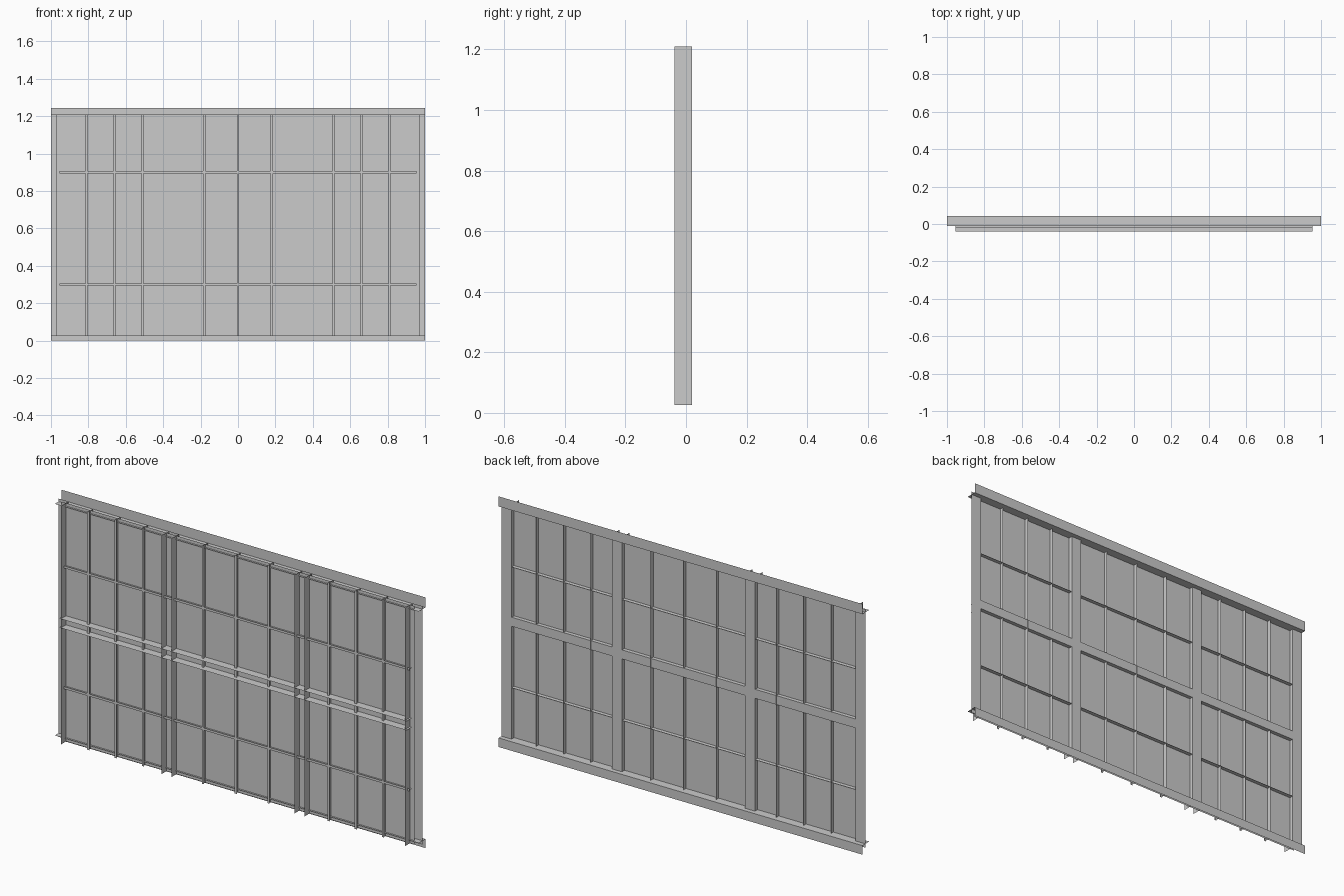
import bpy, bmesh

if "Cube" in bpy.data.objects:
    bpy.data.objects.remove(bpy.data.objects["Cube"])

# Plan: thin sheet-metal window frame, every part is made of flat single-sided sheets
BACK, FRONT = 0.02, -0.038      # flange plane and front edge of the fins
Z0, Z1 = 0.026, 1.21            # vertical bar ends


def sheets(name, rects):
    """Each rect is (x0, x1, y0, y1, z0, z1) with one axis of zero size."""
    bm = bmesh.new()
    for x0, x1, y0, y1, z0, z1 in rects:
        if x0 == x1:
            pts = [(x0, y0, z0), (x0, y1, z0), (x0, y1, z1), (x0, y0, z1)]
        elif y0 == y1:
            pts = [(x0, y0, z0), (x1, y0, z0), (x1, y0, z1), (x0, y0, z1)]
        else:
            pts = [(x0, y0, z0), (x1, y0, z0), (x1, y1, z0), (x0, y1, z0)]
        bm.faces.new([bm.verts.new(p) for p in pts])
    me = bpy.data.meshes.new(name)
    bm.to_mesh(me)
    bm.free()
    ob = bpy.data.objects.new(name, me)
    bpy.context.collection.objects.link(ob)
    return ob


# Glass sheet
sheets("glass_pane", [(-0.97, 0.97, 0, 0, Z0, Z1)])

# Head and sill angles: upright strip at the back plus a ledge going forward
for name, za, zb, ledge in (("head_angle", 1.195, 1.245, 1.195),
                            ("sill_angle", 0.0, 0.045, 0.045)):
    sheets(name, [(-1, 1, 0.043, 0.043, za, zb),
                  (-1, 1, -0.01, 0.043, ledge, ledge)])

# Jamb angles and wide mullion channels, left and right
for side, s in (("left", -1), ("right", 1)):
    sheets(side + "_jamb", [
        (min(s * 0.945, s), max(s * 0.945, s), BACK, BACK, Z0, Z1),
        (s * 0.945, s * 0.945, FRONT, BACK, Z0, Z1)])
    a, b = sorted((s * 0.338, s * 0.393))
    sheets(side + "_mullion", [
        (a, b, BACK, BACK, Z0, Z1),
        (a, a, FRONT, BACK, Z0, Z1),
        (b, b, FRONT, BACK, Z0, Z1)])

# Middle transom channel
sheets("transom", [(-0.955, 0.955, 0.019, 0.019, 0.605, 0.65),
                   (-0.955, 0.955, -0.041, 0.019, 0.605, 0.605),
                   (-0.955, 0.955, -0.041, 0.019, 0.65, 0.65)])

# Thin vertical glazing bars (T section)
for i, x in enumerate((-0.81, -0.66, -0.51, -0.18, 0, 0.18, 0.51, 0.66, 0.81)):
    sheets(f"vertical_glazing_bar_{i}", [
        (x, x, -0.018, BACK, Z0, Z1),
        (x - 0.006, x + 0.006, -0.018, -0.018, Z0, Z1)])

# Thin horizontal glazing bars (T section)
for name, z in (("lower", 0.30), ("upper", 0.90)):
    sheets(name + "_glazing_bar", [
        (-0.955, 0.955, -0.018, BACK, z, z),
        (-0.955, 0.955, -0.018, -0.018, z - 0.006, z + 0.006)])
